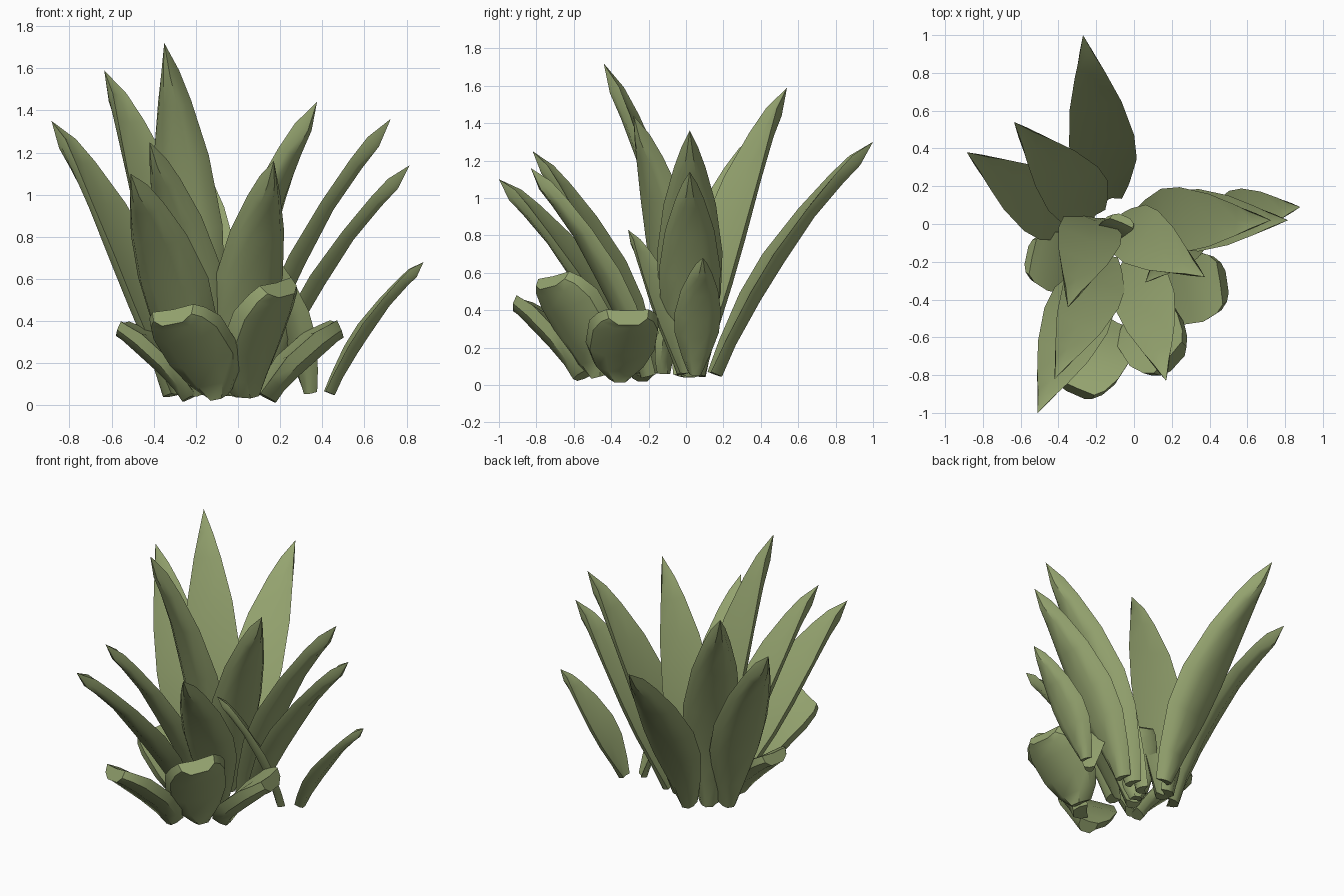
import bpy, bmesh
from math import sin, cos
from mathutils import Vector

cube = bpy.data.objects.get("Cube")
if cube:
    bpy.data.objects.remove(cube, do_unlink=True)

green = bpy.data.materials.new("leaf_green")
green.use_nodes = True
COLOR = (0.30, 0.37, 0.16, 1)
green.diffuse_color = COLOR
green.node_tree.nodes["Principled BSDF"].inputs["Base Color"].default_value = COLOR

# Width along the leaf as (position, fraction of half width)
POINTED = [(0, .3), (.12, .6), (.3, .95), (.46, 1), (.66, .8), (.82, .48), (.91, .25), (1, 0)]
BLUNT = [(0, .32), (.15, .72), (.4, 1), (.75, 1), (.92, .82), (1, .6)]

# Cross-section: shallow channel on top, bevelled rims, rounded keel below
SECTION = [(-1, .2), (-.8, -.12), (-.4, -.3), (.4, -.3), (.8, -.12), (1, .2), (0, .1)]
THICK_SECTION = [(-1, .25), (-.92, -.1), (-.5, -.35), (.5, -.35), (.92, -.1), (1, .25), (0, .2)]


def leaf(name, base, tip, half_width, roll=0, profile=POINTED, section=SECTION, bend=.06):
    """Sweep a section along an arched midrib from base to tip."""
    base, tip = Vector(base), Vector(tip)
    axis = tip - base
    side = Vector((0, 0, 1)).cross(axis).normalized()
    across = side * cos(roll) + axis.cross(side).normalized() * sin(roll)
    up = axis.cross(across).normalized()
    arch = 4 * bend * axis.length
    bm = bmesh.new()
    rings = []
    for t, w in profile:
        centre = base + axis * t + up * arch * t * (1 - t)
        tangent = axis + up * arch * (1 - 2 * t)
        normal = tangent.cross(across).normalized()
        if w == 0:
            rings.append([bm.verts.new(centre)])
            continue
        depth = half_width * max(w, .8)
        rings.append([bm.verts.new(centre + across * a * w * half_width
                                   + normal * b * depth) for a, b in section])
    n = len(section)
    for lo, hi in zip(rings, rings[1:]):
        for i in range(n):
            j = (i + 1) % n
            if len(hi) == 1:
                bm.faces.new((lo[i], lo[j], hi[0]))
            else:
                bm.faces.new((lo[i], lo[j], hi[j], hi[i]))
    bm.faces.new(rings[0])
    if len(rings[-1]) > 1:
        bm.faces.new(rings[-1])
    bmesh.ops.recalc_face_normals(bm, faces=bm.faces)
    mesh = bpy.data.meshes.new(name)
    bm.to_mesh(mesh)
    bm.free()
    mesh.materials.append(green)
    obj = bpy.data.objects.new(name, mesh)
    bpy.context.collection.objects.link(obj)
    return obj


# Long pointed leaves: base, tip, half width
LONG = {
    "tall_leaf": ((-.21, .02, .05), (-.35, -.44, 1.72), .17),
    "back_right_leaf": ((-.21, .06, .05), (-.635, .54, 1.59), .175),
    "right_leaf": ((-.31, -.01, .05), (-.885, .38, 1.35), .175),
    "back_leaf": ((-.12, .15, .06), (-.27, 1.0, 1.30), .175),
    "inner_leaf": ((-.07, .0, .05), (.375, -.28, 1.44), .165),
    "left_upper_leaf": ((.03, .02, .05), (.725, .02, 1.36), .175),
    "left_lower_leaf": ((.11, .02, .06), (.815, .02, 1.14), .165),
    "left_outer_leaf": ((.43, .05, .06), (.88, .09, .68), .125),
    "left_inner_leaf": ((.34, -.02, .06), (.06, -.31, .83), .11),
    "front_left_leaf": ((.0, -.2, .05), (.17, -.83, 1.16), .165),
    "front_inner_leaf": ((-.14, -.18, .06), (-.42, -.82, 1.25), .16),
    "front_right_leaf": ((-.2, -.25, .06), (-.51, -1.0, 1.10), .18),
}
# Short blunt outer leaves: base, tip, half width, roll
SHORT = {
    "short_front_leaf": ((-.09, -.55, .05), (-.31, -.88, .43), .18, .25),
    "short_front_left_leaf": ((.04, -.45, .05), (.2, -.72, .56), .19, .35),
    "short_left_leaf": ((.13, -.36, .04), (.47, -.31, .37), .19, 0),
    "short_right_leaf": ((-.22, -.24, .04), (-.55, -.17, .37), .16, 0),
    "short_centre_leaf": ((-.12, -.12, .06), (-.06, .02, .48), .11, 0),
}

leaves = [leaf(n, *v) for n, v in LONG.items()]
leaves += [leaf(n, *v, profile=BLUNT, section=THICK_SECTION, bend=.08) for n, v in SHORT.items()]

# Smooth shading with crisp leaf rims
bpy.ops.object.select_all(action='DESELECT')
for obj in leaves:
    obj.select_set(True)
bpy.context.view_layer.objects.active = leaves[0]
bpy.ops.object.shade_smooth_by_angle(angle=.7)
